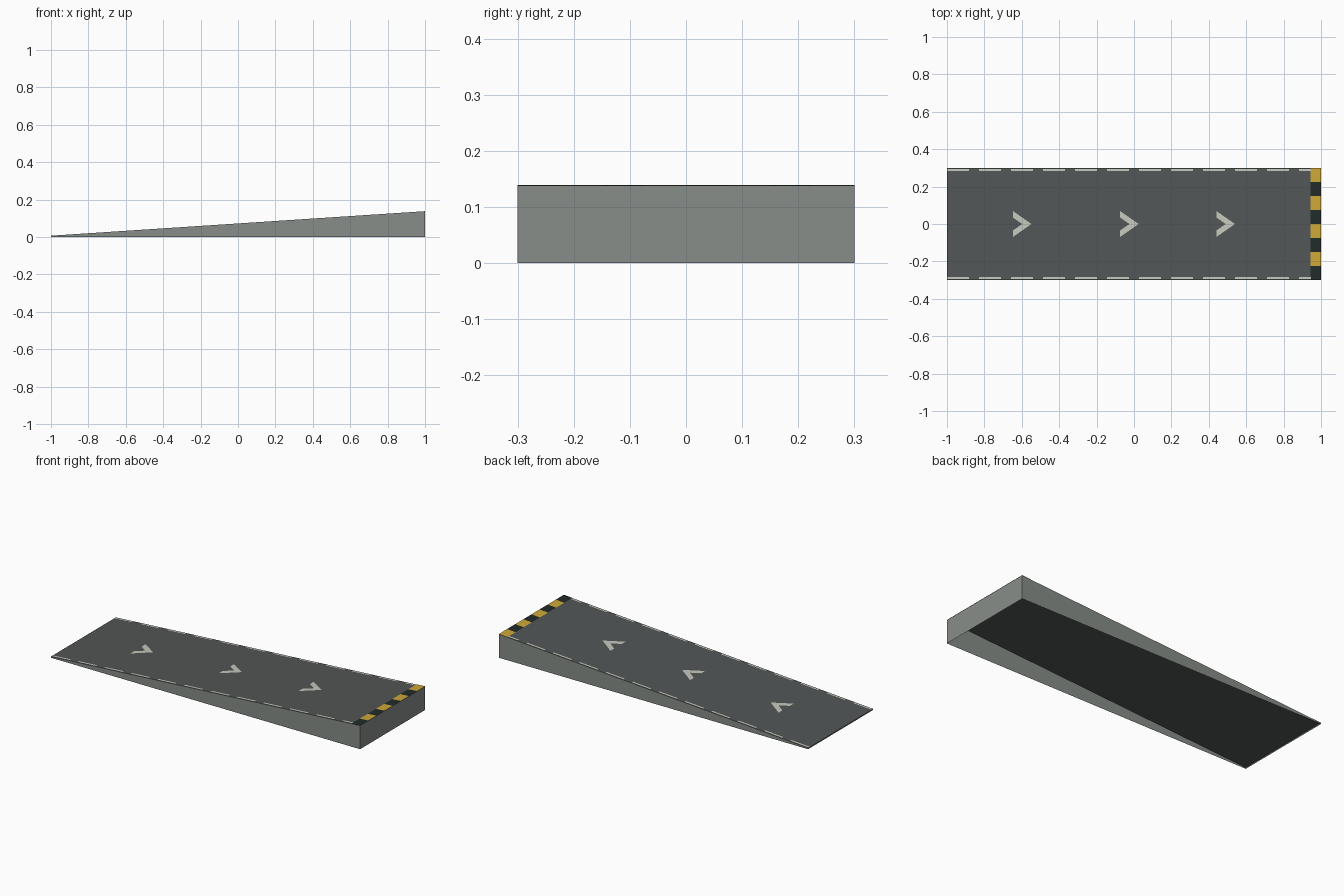
import bpy
import bmesh

cube = bpy.data.objects.get("Cube")
if cube:
    bpy.data.objects.remove(cube, do_unlink=True)

HALF_W = 0.3
LOW, HIGH = 0.007, 0.138
LIFT = 0.0012      # paint sits just above the deck
STRIP_X = 0.945    # start of the hazard strip


def material(name, rgb):
    linear = [((c / 255 + 0.055) / 1.055) ** 2.4 for c in rgb] + [1.0]
    mat = bpy.data.materials.new(name)
    mat.use_nodes = True
    mat.diffuse_color = linear
    mat.node_tree.nodes["Principled BSDF"].inputs["Base Color"].default_value = linear
    return mat


asphalt = material("dark grey deck", (83, 86, 86))
concrete = material("grey concrete", (136, 141, 137))
white = material("off white paint", (198, 201, 189))
yellow = material("hazard yellow", (207, 168, 56))
black = material("hazard black", (33, 42, 42))


def deck_z(x):
    return LOW + (HIGH - LOW) * (x + 1) / 2


def build(name, polygons, mat):
    """Mesh object from a list of 3D polygons."""
    bm = bmesh.new()
    for poly in polygons:
        bm.faces.new([bm.verts.new(p) for p in poly])
    bmesh.ops.remove_doubles(bm, verts=bm.verts, dist=1e-5)
    mesh = bpy.data.meshes.new(name)
    bm.to_mesh(mesh)
    bm.free()
    mesh.materials.append(mat)
    obj = bpy.data.objects.new(name, mesh)
    bpy.context.collection.objects.link(obj)
    return obj


def on_deck(points, lift=LIFT):
    return [(x, y, deck_z(x) + lift) for x, y in points]


def rect(x0, x1, y0, y1):
    return [(x0, y0), (x1, y0), (x1, y1), (x0, y1)]


# Sloping deck and the skirt walls around it, open underneath
outline = rect(-1, 1, -HALF_W, HALF_W)
build("ramp_deck", [on_deck(outline, 0)], asphalt)
walls = []
for a, b in zip(outline, outline[1:] + outline[:1]):
    walls.append([(*a, 0), (*b, 0), (*b, deck_z(b[0])), (*a, deck_z(a[0]))])
build("skirt_walls", walls, concrete)

# Dashed edge lines
PERIOD, DASH = 0.171, 0.118
for side, y in (("right", -0.289), ("left", 0.289)):
    dashes = []
    for i in range(12):
        x = -1 + i * PERIOD
        dashes.append(on_deck(rect(x, min(x + DASH, STRIP_X), y - 0.005, y + 0.005)))
    build(side + "_edge_line", dashes, white)

# Direction chevrons, each made of two mirrored arms pointing uphill
for i, tip in enumerate((-0.548, 0.025, 0.54)):
    back, inner = tip - 0.1, tip - 0.05
    arm = [(tip, 0), (back, 0.07), (back, 0.035), (inner, 0)]
    mirrored = [(x, -y) for x, y in reversed(arm)]
    build(f"chevron_{i + 1}", [on_deck(arm), on_deck(mirrored)], white)

# Hazard strip across the high end, alternating blocks
block = 2 * HALF_W / 8
for name, mat, first in (("hazard_black_blocks", black, 0),
                         ("hazard_yellow_blocks", yellow, 1)):
    blocks = []
    for i in range(first, 8, 2):
        y = -HALF_W + i * block
        blocks.append(on_deck(rect(STRIP_X, 1, y, y + block)))
    build(name, blocks, mat)
